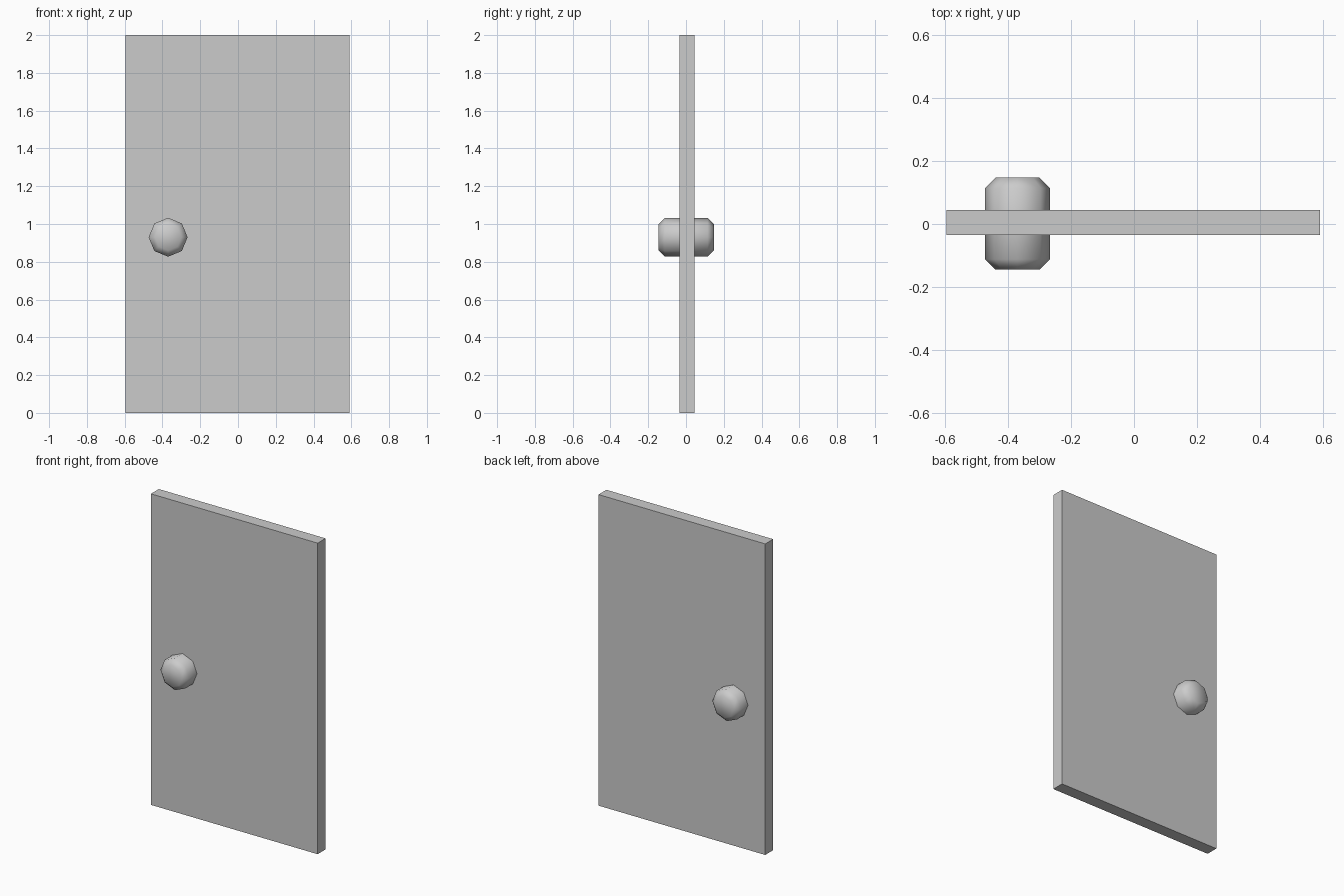
import bpy, bmesh, math

if "Cube" in bpy.data.objects:
    bpy.data.objects.remove(bpy.data.objects["Cube"])

# Door slab
bpy.ops.mesh.primitive_cube_add(size=1, location=(-0.002, 0.005, 1.0))
door = bpy.context.object
door.name = "door_panel"
door.scale = (1.186, 0.08, 2.0)

# Eight-sided knob running through the door, chamfered at both ends
SIDES = 8
profile = [(-0.145, 0.07), (-0.112, 0.103), (0.114, 0.103), (0.147, 0.07)]
cx, cz = -0.37, 0.93
bm = bmesh.new()
rings = []
for y, r in profile:
    ring = []
    for i in range(SIDES):
        a = 2 * math.pi * i / SIDES
        ring.append(bm.verts.new((cx + r * math.cos(a), y, cz + r * math.sin(a))))
    rings.append(ring)
for lower, upper in zip(rings, rings[1:]):
    for i in range(SIDES):
        j = (i + 1) % SIDES
        bm.faces.new((lower[i], lower[j], upper[j], upper[i]))
bm.faces.new(rings[0])
bm.faces.new(rings[-1])
bmesh.ops.recalc_face_normals(bm, faces=bm.faces)
for f in bm.faces:
    f.smooth = True
mesh = bpy.data.meshes.new("door_knob")
bm.to_mesh(mesh)
bm.free()
bpy.context.collection.objects.link(bpy.data.objects.new("door_knob", mesh))
